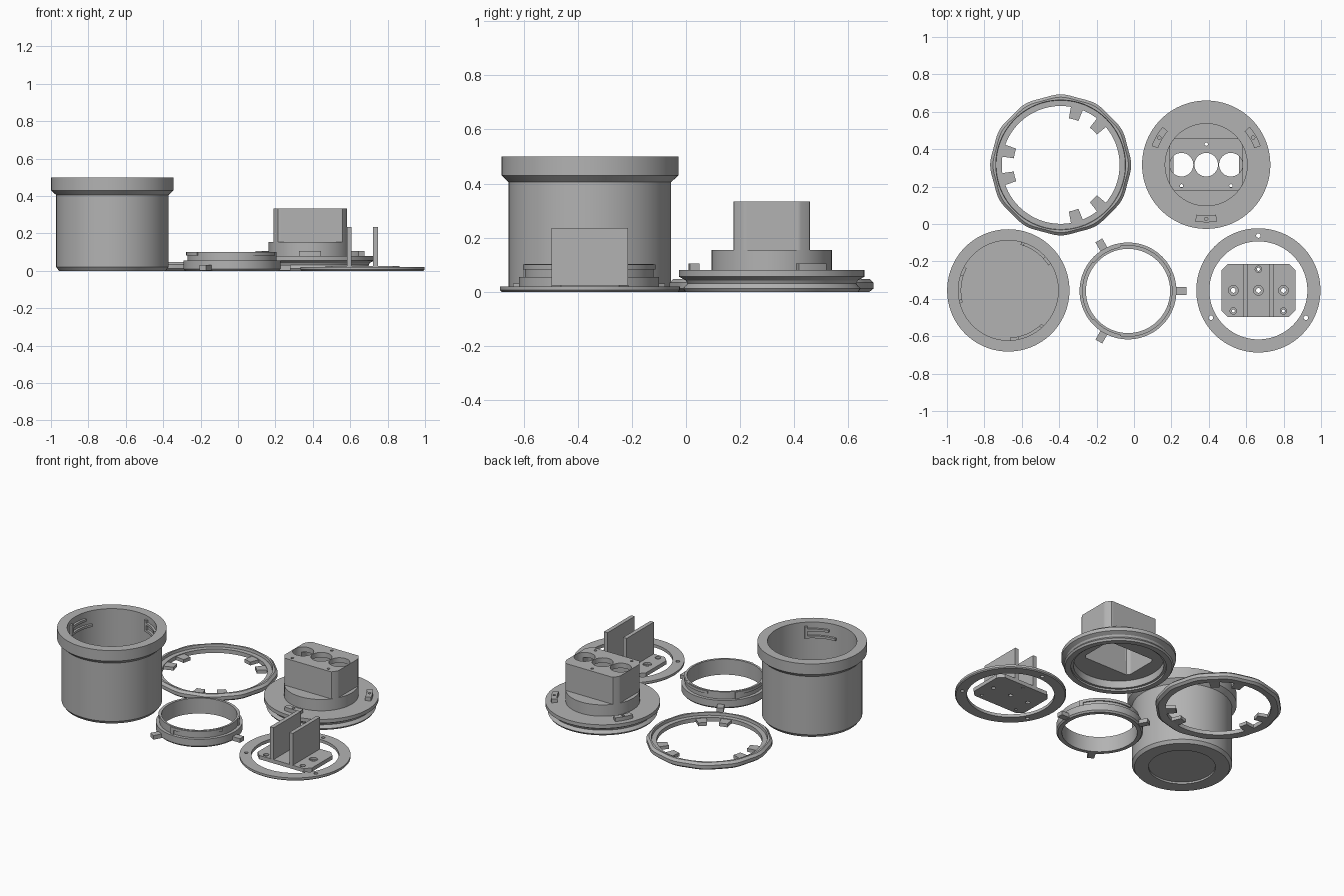
import bpy, bmesh
from math import cos, sin, pi, radians, hypot
from mathutils import Matrix

cube = bpy.data.objects.get("Cube")
if cube:
    bpy.data.objects.remove(cube, do_unlink=True)

grey = bpy.data.materials.new("plain_grey")
grey.use_nodes = True
grey.diffuse_color = (0.45, 0.45, 0.45, 1)
grey.node_tree.nodes["Principled BSDF"].inputs["Base Color"].default_value = (0.45, 0.45, 0.45, 1)


def finish(name, bm, centre):
    """Turn a bmesh into a smooth-by-angle object standing at centre."""
    bmesh.ops.remove_doubles(bm, verts=bm.verts, dist=1e-5)
    bmesh.ops.recalc_face_normals(bm, faces=bm.faces)
    mesh = bpy.data.meshes.new(name)
    bm.to_mesh(mesh)
    bm.free()
    mesh.materials.append(grey)
    obj = bpy.data.objects.new(name, mesh)
    obj.location = (centre[0], centre[1], 0)
    bpy.context.collection.objects.link(obj)
    smooth(obj)
    return obj


def smooth(obj):
    bpy.ops.object.select_all(action="DESELECT")
    obj.select_set(True)
    bpy.context.view_layer.objects.active = obj
    bpy.ops.object.shade_smooth_by_angle(angle=radians(25))


def lathe(name, profile, centre, steps=96):
    """Spin a closed (radius, height) profile round the vertical axis."""
    bm = bmesh.new()
    verts = [bm.verts.new((r, 0, z)) for r, z in profile]
    edges = [bm.edges.new((v, verts[i - 1])) for i, v in enumerate(verts)
             if profile[i][0] + profile[i - 1][0] > 0]
    bmesh.ops.spin(bm, geom=verts + edges, cent=(0, 0, 0), axis=(0, 0, 1),
                   angle=2 * pi, steps=steps, use_merge=False)
    return finish(name, bm, centre)


def prism(name, outline, z0, z1, centre):
    """Extrude a flat outline from z0 up to z1."""
    bm = bmesh.new()
    low = [bm.verts.new((x, y, z0)) for x, y in outline]
    high = [bm.verts.new((x, y, z1)) for x, y in outline]
    bm.faces.new(low)
    bm.faces.new(high)
    for i in range(len(low)):
        bm.faces.new((low[i - 1], low[i], high[i], high[i - 1]))
    return finish(name, bm, centre)


def arc_block(name, r0, r1, a0, a1, z0, z1, centre, n=14):
    angles = [radians(a0 + (a1 - a0) * i / n) for i in range(n + 1)]
    outline = [(r1 * cos(a), r1 * sin(a)) for a in angles]
    outline += [(r0 * cos(a), r0 * sin(a)) for a in reversed(angles)]
    return prism(name, outline, z0, z1, centre)


def box(name, x0, x1, y0, y1, z0, z1, centre, turn=0):
    obj = prism(name, [(x0, y0), (x1, y0), (x1, y1), (x0, y1)], z0, z1, centre)
    obj.data.transform(Matrix.Rotation(radians(turn), 4, "Z"))
    return obj


def drill(obj, cutters):
    """Subtract the cutters for good and remove them."""
    for c in cutters:
        c.hide_render = True
        mod = obj.modifiers.new("cut", "BOOLEAN")
        mod.object = c
        mod.solver = "EXACT"
        bpy.context.view_layer.objects.active = obj
        bpy.ops.object.modifier_apply(modifier=mod.name)
        bpy.data.objects.remove(c, do_unlink=True)
    smooth(obj)


def hole(x, y, r, z0, z1, centre, steps=32):
    return lathe("hole_cutter", [(0, z0), (r, z0), (r, z1), (0, z1)],
                 (centre[0] + x, centre[1] + y), steps)


def polar(r, deg):
    return r * cos(radians(deg)), r * sin(radians(deg))


def rounded_block(hx, hy, r):
    """Outline of a rectangle whose corners are trimmed by a circle."""
    points = []
    for i in range(240):
        c, s = polar(1, i * 1.5)
        k = min(r, hx / max(abs(c), 1e-6), hy / max(abs(s), 1e-6))
        points.append((k * c, k * s))
    return points


# Cup: thick rim, flared shoulder, chamfered foot, recessed disc underneath
CUP = (-0.672, -0.355)
lathe("cup", [(0, 0.012), (0.2, 0.012), (0.2, 0), (0.285, 0), (0.3, 0.02), (0.3, 0.405),
              (0.327, 0.43), (0.327, 0.5), (0.267, 0.5), (0.267, 0.03), (0, 0.03)], CUP)
# Guide rails inside the cup mouth: two bars closed by an end stop
for a in (32, 152, 272):
    arc_block("cup_rail_low", 0.252, 0.27, a, a + 43, 0.4, 0.415, CUP)
    arc_block("cup_rail_high", 0.252, 0.27, a + 10, a + 43, 0.445, 0.46, CUP)
    arc_block("cup_rail_stop", 0.252, 0.27, a + 39, a + 43, 0.4, 0.475, CUP, 3)

# Grip ring: scalloped outside, stepped inside, paired inner tabs
GRIP = (-0.392, 0.316)
grip = lathe("grip_ring", [(0.315, 0.004), (0.345, 0), (0.362, 0), (0.377, 0.012), (0.377, 0.034),
                           (0.362, 0.048), (0.347, 0.048), (0.345, 0.03), (0.315, 0.03)], GRIP, 144)
for v in grip.data.vertices:
    r = hypot(v.co.x, v.co.y)
    if r > 0.35:
        a = round(math_a / radians(2.5)) * radians(2.5) if (math_a := 0) else 0
        c = v.co.x / r
        s = v.co.y / r
        # twelve lobes from the cosine of four times the tripled angle
        z3 = complex(c, s) ** 12
        k = 1 - 0.018 * (1 - z3.real) / 2
        v.co.x *= k
        v.co.y *= k
for a in (60, 180, 300):
    for d in (-14, 14):
        arc_block("grip_tab", 0.253, 0.32, a + d - 6, a + d + 6, 0.004, 0.026, GRIP, 4)

# Socket base: round flange with a waist, hollow underneath
BASE = (0.386, 0.317)
flange = lathe("socket_flange", [(0, 0.06), (0.27, 0.06), (0.27, 0.012), (0.285, 0.012), (0.285, 0),
                                 (0.32, 0), (0.328, 0.012), (0.312, 0.03), (0.318, 0.042), (0.343, 0.056),
                                 (0.343, 0.08), (0.222, 0.08), (0.222, 0.155), (0, 0.155)], BASE)
drill(flange, [prism("cavity_cutter", rounded_block(0.175, 0.12, 0.2), 0.02, 0.2, BASE)])
# Socket block with three large openings and three screw holes
block = prism("socket_block", rounded_block(0.197, 0.141, 0.2215), 0.15, 0.333, BASE)
cuts = [prism("cavity_cutter", rounded_block(0.175, 0.12, 0.2), 0.1, 0.3, BASE)]
cuts += [hole(x, 0, 0.063, 0.25, 0.4, BASE, 48) for x in (-0.132, 0, 0.132)]
cuts += [hole(x, y, 0.009, 0.25, 0.4, BASE, 16) for x, y in ((0, 0.11), (-0.132, -0.113), (0.132, -0.113))]
drill(block, cuts)
# Raised lugs on the flange
for a in (30, 150, 270):
    lug = arc_block("flange_lug", 0.272, 0.308, a - 11, a + 11, 0.075, 0.105, BASE)
    drill(lug, [hole(*polar(0.29, a), 0.009, 0.085, 0.2, BASE, 16)])

# Lock ring: stepped collar with three radial tabs and rim segments
LOCK = (-0.032, -0.358)
lathe("lock_ring", [(0.225, 0), (0.25, 0), (0.259, 0.01), (0.259, 0.055), (0.238, 0.055),
                    (0.238, 0.102), (0.225, 0.102)], LOCK)
for a in (0, 120, 240):
    box("lock_tab", 0.24, 0.312, -0.021, 0.021, 0.003, 0.03, LOCK, a)
    arc_block("lock_rim_segment", 0.23, 0.245, a + 20, a + 100, 0.082, 0.1, LOCK, 30)
    arc_block("lock_rim_stop", 0.23, 0.245, a + 20, a + 26, 0.05, 0.1, LOCK, 3)

# Cover ring with three screw holes
COVER = (0.665, -0.355)
cover = lathe("cover_ring", [(0.262, 0), (0.326, 0), (0.332, 0.006), (0.332, 0.02), (0.262, 0.02)], COVER)
drill(cover, [hole(*polar(0.293, a), 0.012, -0.05, 0.1, COVER, 20) for a in (90, 210, 330)])

# Divider plate: clipped corners, countersunk holes, two upright fins
clipped = [(0.198, 0.107), (0.163, 0.142), (-0.163, 0.142), (-0.198, 0.107),
           (-0.198, -0.107), (-0.163, -0.142), (0.163, -0.142), (0.198, -0.107)]
plate = prism("divider_plate", clipped, 0, 0.025, COVER)
cuts = []
for x, y, r in ((-0.134, 0, 0.026), (0, 0, 0.026), (0.134, 0, 0.026),
                (0, 0.113, 0.017), (-0.134, -0.11, 0.017), (0.134, -0.11, 0.017)):
    cuts.append(hole(x, y, r, 0.012, 0.1, COVER))
    cuts.append(hole(x, y, r / 2, -0.05, 0.1, COVER, 20))
drill(plate, cuts)
for side in (-1, 1):
    box("divider_fin", side * 0.07 - 0.013, side * 0.07 + 0.013, -0.1415, 0.1415, 0.02, 0.235, COVER)
